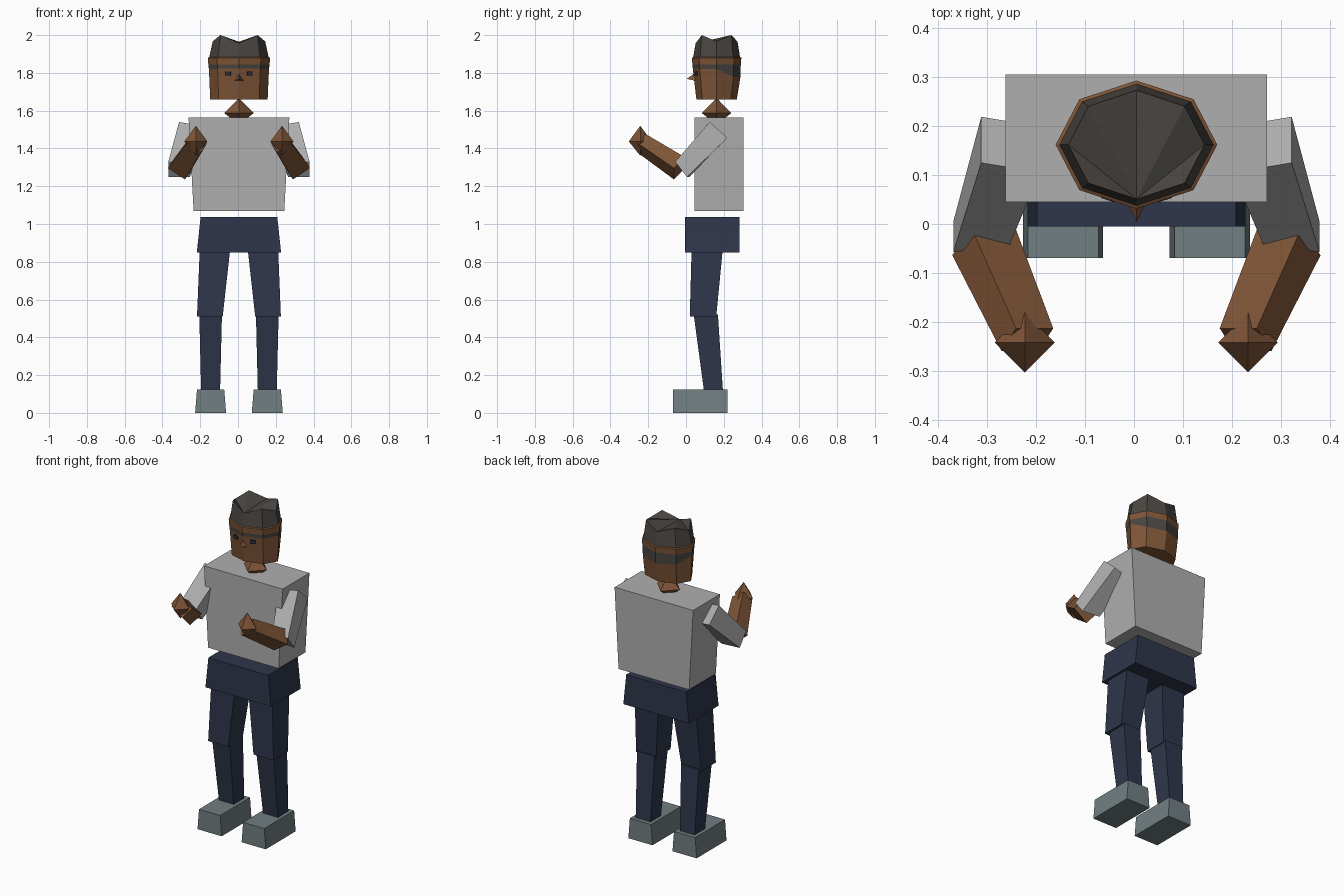
import bpy, bmesh, math
from mathutils import Vector

cube = bpy.data.objects.get("Cube")
if cube:
    bpy.data.objects.remove(cube, do_unlink=True)

MID = 0.005      # the body's mirror plane


def material(name, r, g, b):
    m = bpy.data.materials.new(name)
    m.use_nodes = True
    m.diffuse_color = (r, g, b, 1)
    m.node_tree.nodes["Principled BSDF"].inputs["Base Color"].default_value = (r, g, b, 1)
    return m


shirt = material("grey shirt", 0.43, 0.43, 0.43)
skin = material("brown skin", 0.21, 0.09, 0.038)
denim = material("navy trousers", 0.028, 0.037, 0.07)
shoe = material("slate shoes", 0.165, 0.21, 0.22)
hair = material("charcoal hair", 0.068, 0.061, 0.054)
eye = material("dark eyes", 0.02, 0.025, 0.045)


def finish(name, bm, *mats):
    bmesh.ops.recalc_face_normals(bm, faces=bm.faces)
    me = bpy.data.meshes.new(name)
    bm.to_mesh(me)
    bm.free()
    ob = bpy.data.objects.new(name, me)
    for m in mats:
        me.materials.append(m)
    bpy.context.collection.objects.link(ob)
    return ob


def bridge(bm, a, b, mat=0):
    n = len(a)
    for i in range(n):
        j = (i + 1) % n
        bm.faces.new((a[i], a[j], b[j], b[i])).material_index = mat


def block(name, mat, start, end, side=1):
    """Four-sided solid between two rings, each a centre and two half-axes."""
    bm = bmesh.new()
    rings = []
    for centre, u, v in (start, end):
        c, u, v = Vector(centre), Vector(u), Vector(v)
        pts = [c + u + v, c - u + v, c - u - v, c + u - v]
        rings.append([bm.verts.new((MID + side * p.x, p.y, p.z)) for p in pts])
    bridge(bm, *rings)
    bm.faces.new(rings[0])
    bm.faces.new(rings[1])
    return finish(name, bm, mat)


def level(x, y, z, hx, hy):
    return (x, y, z), (hx, 0, 0), (0, hy, 0)


def octahedron(name, mat, x, y, z, r, up, down):
    bm = bmesh.new()
    ring = [bm.verts.new((x + r * math.cos(i * math.pi / 2),
                          y + r * math.sin(i * math.pi / 2), z)) for i in range(4)]
    for tip in (up, -down):
        t = bm.verts.new((x, y, z + tip))
        for i in range(4):
            bm.faces.new((ring[i], ring[(i + 1) % 4], t))
    return finish(name, bm, mat)


# Trunk
block("torso", shirt, level(0, 0.175, 1.07, 0.24, 0.13), level(0, 0.175, 1.565, 0.267, 0.13))
block("hips", denim, level(0, 0.139, 0.85, 0.223, 0.144), level(0, 0.139, 1.037, 0.203, 0.144))
octahedron("neck", skin, MID, 0.162, 1.587, 0.078, 0.08, 0.06)

# Limbs
for side, label in ((1, "left"), (-1, "right")):
    block(label + "_thigh", denim, level(0.126, 0.113, 0.88, 0.081, 0.083),
          level(0.154, 0.09, 0.51, 0.068, 0.07), side)
    block(label + "_shin", denim, level(0.15, 0.105, 0.52, 0.06, 0.064),
          level(0.15, 0.146, 0.11, 0.05, 0.05), side)
    block(label + "_shoe", shoe, level(0.15, 0.076, 0, 0.082, 0.145),
          level(0.15, 0.076, 0.125, 0.072, 0.145), side)
    block(label + "_upper_arm", shirt,
          ((0.257, 0.162, 1.488), (0.06, 0.01, 0.01), (0, -0.047, 0.042)),
          ((0.317, -0.02, 1.289), (0.057, -0.006, 0), (0, -0.031, 0.04)), side)
    block(label + "_forearm", skin,
          ((0.312, -0.035, 1.295), (0.045, 0, 0.03), (-0.019, 0.029, 0.029)),
          ((0.223, -0.236, 1.428), (0.038, 0, 0.025), (-0.015, 0.023, 0.023)), side)
    octahedron(label + "_hand", skin, MID + side * 0.228, -0.242, 1.437, 0.061, 0.083, 0.075)
    # Eyes lie on the slanted front faces
    bm = bmesh.new()
    bmesh.ops.create_cube(bm, size=1)
    for v in bm.verts:
        v.co = (v.co.x * 0.03, v.co.y * 0.009, v.co.z * 0.022)
    ob = finish(label + "_eye", bm, eye)
    ob.location = (MID + side * 0.057, 0.053, 1.796)
    ob.rotation_euler.z = side * math.radians(18)

# Head: eight-sided rings; the hair band drops lower at the back
bm = bmesh.new()


def octagon(rx, ry, heights):
    """Heights run front, front corner, side, back corner, back."""
    ring = []
    for i in range(8):
        a = math.pi * i / 4
        z = heights[min(i, 8 - i)] if isinstance(heights, tuple) else heights
        ring.append(bm.verts.new((MID + rx * math.sin(a), 0.162 - ry * math.cos(a), z)))
    return ring


SKIN, HAIR = 0, 1
jaw = octagon(0.152, 0.107, 1.66)
bm.faces.new(jaw)
layers = [
    (octagon(0.159, 0.126, (1.822, 1.822, 1.82, 1.78, 1.777)), SKIN),
    (octagon(0.162, 0.128, 1.845), HAIR),
    (octagon(0.165, 0.131, 1.88), SKIN),
    (octagon(0.157, 0.124, 1.884), SKIN),
    (octagon(0.139, 0.111, (1.957, 2.0, 1.967, 2.0, 1.965)), HAIR),
]
below = jaw
for ring, mat in layers:
    bridge(bm, below, ring, mat)
    below = ring
for i in range(1, 7):    # crown fans out from the front point
    bm.faces.new((below[0], below[i], below[i + 1])).material_index = HAIR
finish("head", bm, skin, hair)

# Nose
bm = bmesh.new()
top, tip, l, r = [bm.verts.new(p) for p in ((MID, 0.045, 1.798), (MID, 0.004, 1.768),
                                            (MID + 0.026, 0.056, 1.757),
                                            (MID - 0.026, 0.056, 1.757))]
for f in ((top, tip, l), (top, r, tip), (tip, r, l), (top, l, r)):
    bm.faces.new(f)
finish("nose", bm, skin)
